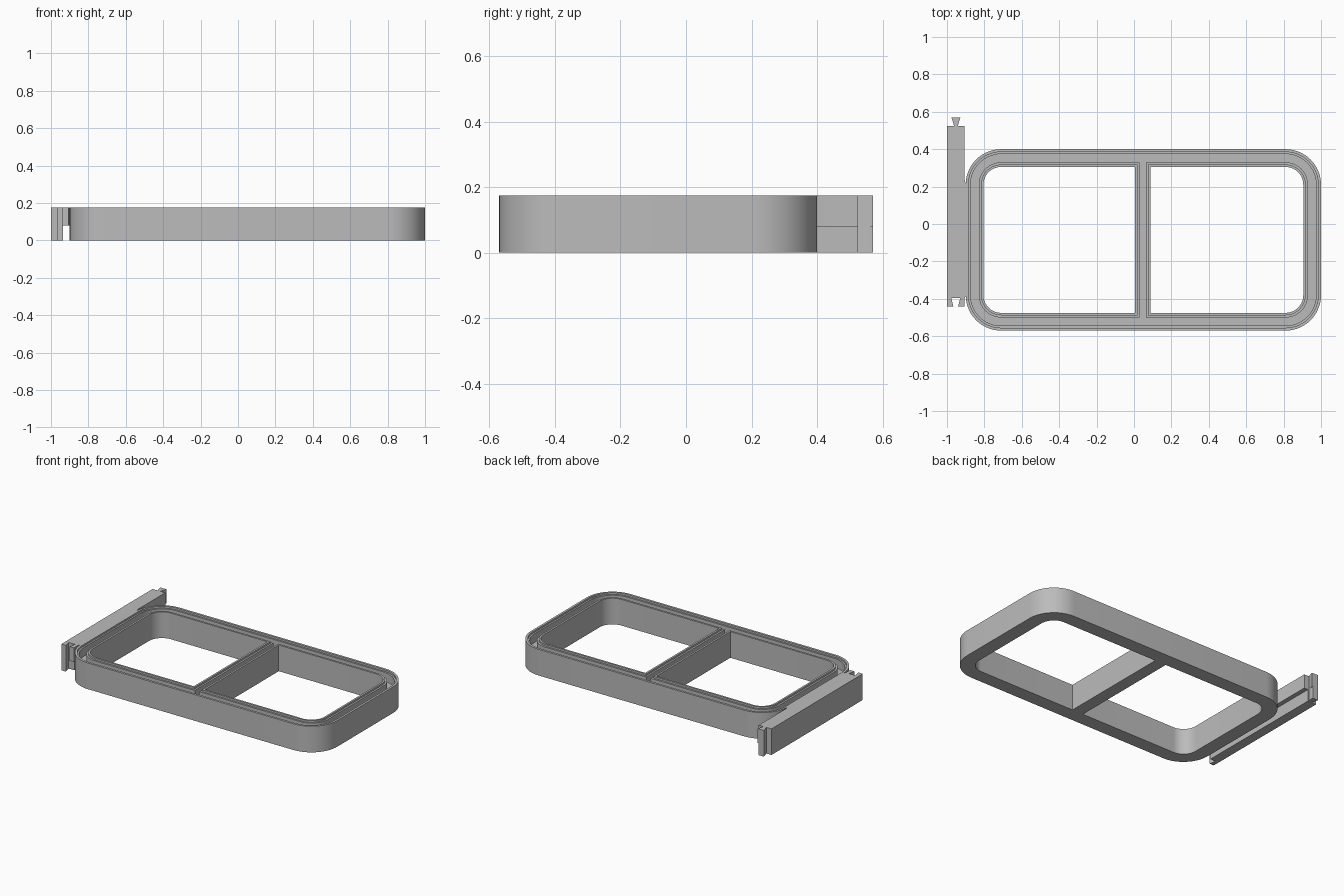
import bpy, bmesh, math

cube = bpy.data.objects.get("Cube")
if cube:
    bpy.data.objects.remove(cube, do_unlink=True)

grey = bpy.data.materials.new("plain_grey")
grey.use_nodes = True
COLOR = (0.5, 0.5, 0.5, 1)
grey.diffuse_color = COLOR
grey.node_tree.nodes["Principled BSDF"].inputs["Base Color"].default_value = COLOR

HEIGHT = 0.175
LEDGE = 0.163       # small step inside the rims
FLOOR = 0.105       # bottom of the channel
SHELF = 0.08        # underside of the overhanging half of the rail


def rounded_rect(x0, x1, y0, y1, r_left, r_right, steps=14):
    """Counter-clockwise outline; a zero radius gives a square corner."""
    pts = []
    corners = [(x1, y1, -1, -1, r_right, 0), (x0, y1, 1, -1, r_left, 90),
               (x0, y0, 1, 1, r_left, 180), (x1, y0, -1, 1, r_right, 270)]
    for x, y, sx, sy, r, start in corners:
        if r == 0:
            pts.append((x, y))
            continue
        for i in range(steps + 1):
            a = math.radians(start + 90 * i / steps)
            pts.append((x + sx * r + r * math.cos(a), y + sy * r + r * math.sin(a)))
    return pts


def wall(bm, loop, z0, z1):
    low = [bm.verts.new((x, y, z0)) for x, y in loop]
    high = [bm.verts.new((x, y, z1)) for x, y in loop]
    for i in range(len(loop)):
        j = (i + 1) % len(loop)
        bm.faces.new((low[i], low[j], high[j], high[i]))


def cap(bm, loops, z):
    """Flat face at height z bounded by the first loop, with the rest as holes."""
    edges = []
    for loop in loops:
        vs = [bm.verts.new((x, y, z)) for x, y in loop]
        edges += [bm.edges.new((vs[i - 1], vs[i])) for i in range(len(vs))]
    bmesh.ops.triangle_fill(bm, edges=edges, use_beauty=True, normal=(0, 0, 1))


def finish(bm, name):
    bmesh.ops.remove_doubles(bm, verts=bm.verts, dist=0.00005)
    bmesh.ops.recalc_face_normals(bm, faces=bm.faces)
    mesh = bpy.data.meshes.new(name)
    bm.to_mesh(mesh)
    bm.free()
    mesh.materials.append(grey)
    obj = bpy.data.objects.new(name, mesh)
    bpy.context.collection.objects.link(obj)
    bpy.ops.object.select_all(action="DESELECT")
    obj.select_set(True)
    bpy.context.view_layer.objects.active = obj
    bpy.ops.object.shade_smooth_by_angle(angle=math.radians(30))
    return obj


# Outlines of the frame
def outer(d):
    r = 0.19 - d
    return rounded_rect(-0.9 + d, 1 - d, -0.57 + d, 0.4 - d, r, r)


def openings(d):
    """Both window outlines, grown outwards by d."""
    r = 0.095 + d
    y0, y1 = -0.475 - d, 0.305 + d
    return [rounded_rect(-0.805 - d, 0.005 + d, y0, y1, r, 0),
            rounded_rect(0.088 - d, 0.905 + d, y0, y1, 0, r)]


# Frame with a stepped channel around two windows
bm = bmesh.new()
rim, rim_in, ledge_in = outer(0), outer(0.015), outer(0.026)
hole, hole_rim, hole_ledge = openings(0), openings(0.013), openings(0.025)
cap(bm, [rim] + hole, 0)
wall(bm, rim, 0, HEIGHT)
cap(bm, [rim, rim_in], HEIGHT)
wall(bm, rim_in, LEDGE, HEIGHT)
cap(bm, [rim_in, ledge_in], LEDGE)
wall(bm, ledge_in, FLOOR, LEDGE)
cap(bm, [ledge_in] + hole_ledge, FLOOR)
for opening, lip, step in zip(hole, hole_rim, hole_ledge):
    wall(bm, step, FLOOR, LEDGE)
    cap(bm, [step, lip], LEDGE)
    wall(bm, lip, LEDGE, HEIGHT)
    cap(bm, [lip, opening], HEIGHT)
    wall(bm, opening, 0, HEIGHT)
finish(bm, "channel_frame")

# Side rail: dovetail tongue at the back, matching socket at the front
CUT = -0.935
tongue_left = [(-0.962, 0.525), (-0.976, 0.57)]
left_side = [(-1, 0.525), (-1, -0.44), (-0.966, -0.44), (-0.977, -0.395)]
upper = tongue_left[::-1] + left_side + [
    (-0.929, -0.395), (-0.94, -0.44), (-0.906, -0.44), (-0.906, -0.4),
    (-0.899, -0.38), (-0.899, 0.21), (-0.906, 0.24), (-0.906, 0.525),
    (-0.942, 0.525), (-0.928, 0.57)]
lower = tongue_left[::-1] + left_side + [
    (CUT, -0.395), (CUT, 0.525), (-0.942, 0.525), (CUT, 0.547), (CUT, 0.57)]
# the lower half stops short of the frame, leaving a slot underneath
lower[-4] = (CUT - 0.0005, 0.525)
for name, profile, z0, z1 in (("rail_upper", upper, SHELF, HEIGHT),
                              ("rail_lower", lower, 0, SHELF)):
    bm = bmesh.new()
    cap(bm, [profile], z0)
    cap(bm, [profile], z1)
    wall(bm, profile, z0, z1)
    finish(bm, name)
